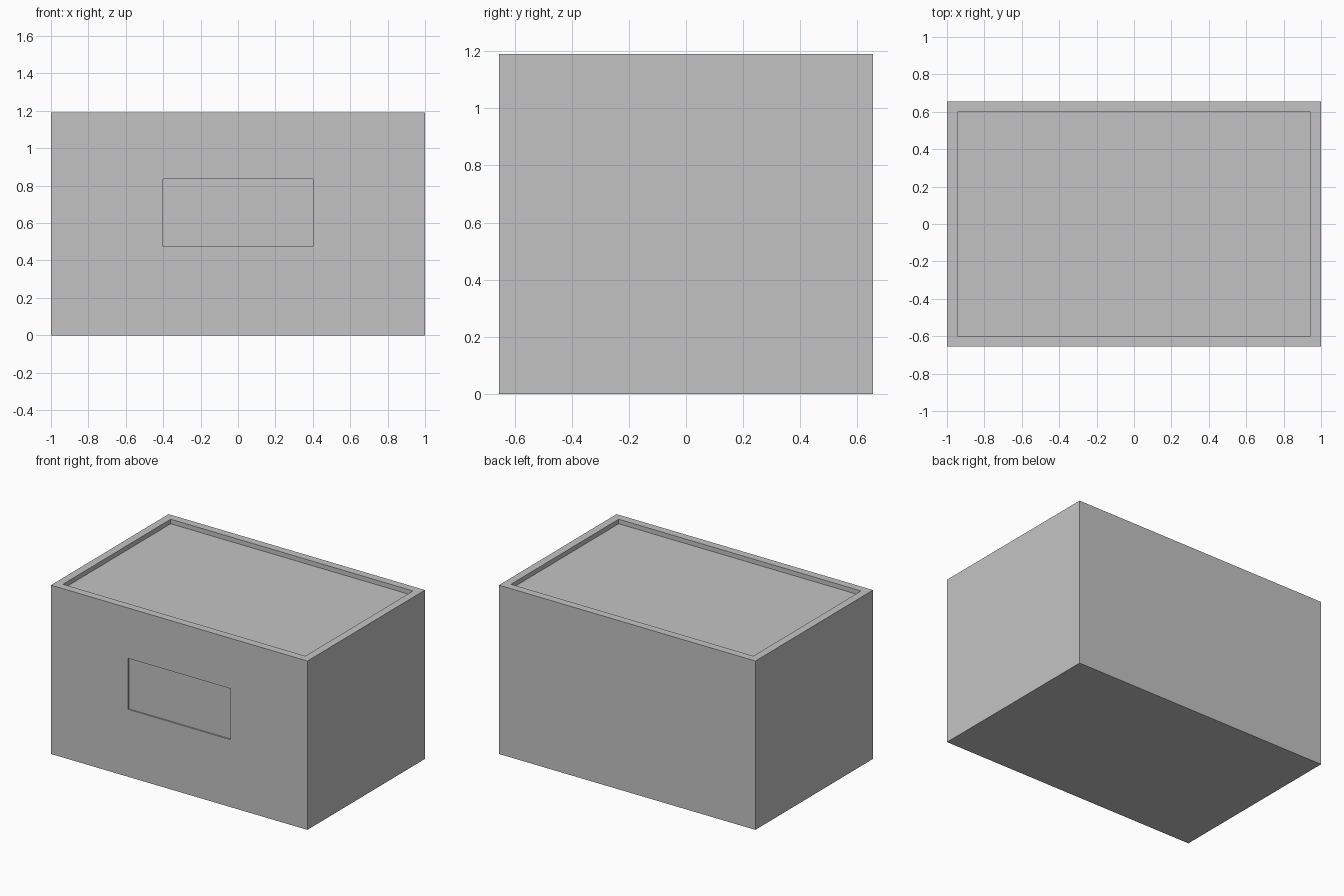
import bpy
import bmesh
from mathutils import Vector

cube = bpy.data.objects.get("Cube")
if cube:
    bpy.data.objects.remove(cube, do_unlink=True)

WIDTH, DEPTH, HEIGHT = 2.0, 1.31, 1.19
RIM = 0.055
LID_DROP = 0.032
PANEL_DROP = 0.01

grey = bpy.data.materials.new("plain_grey")
grey.use_nodes = True
colour = (0.55, 0.55, 0.55, 1)
grey.diffuse_color = colour
grey.node_tree.nodes["Principled BSDF"].inputs["Base Color"].default_value = colour


def box(name, size, centre):
    """Add a flat-shaded box of the given size."""
    mesh = bpy.data.meshes.new(name)
    bm = bmesh.new()
    bmesh.ops.create_cube(bm, size=1)
    bmesh.ops.scale(bm, vec=Vector(size), verts=bm.verts)
    bmesh.ops.translate(bm, vec=Vector(centre), verts=bm.verts)
    bm.to_mesh(mesh)
    bm.free()
    obj = bpy.data.objects.new(name, mesh)
    bpy.context.collection.objects.link(obj)
    mesh.materials.append(grey)
    return obj


def cut(target, name, size, centre):
    """Cut a box-shaped recess into the target."""
    cutter = box(name, size, centre)
    cutter.hide_render = True
    cutter.hide_set(True)
    cutter.display_type = 'WIRE'
    mod = target.modifiers.new(name, 'BOOLEAN')
    mod.operation = 'DIFFERENCE'
    mod.solver = 'EXACT'
    mod.object = cutter
    bpy.context.view_layer.objects.active = target
    bpy.ops.object.modifier_apply(modifier=name)
    bpy.data.objects.remove(cutter, do_unlink=True)


# Crate body
body = box("crate_body", (WIDTH, DEPTH, HEIGHT), (0, 0, HEIGHT / 2))

# Sunken top inside a raised rim
cut(body, "top_recess",
    (WIDTH - 2 * RIM, DEPTH - 2 * RIM, 2 * LID_DROP), (0, 0, HEIGHT))

# Shallow label panel on the front
cut(body, "label_recess",
    (0.8, 2 * PANEL_DROP, 0.36), (0, -DEPTH / 2, 0.655))
